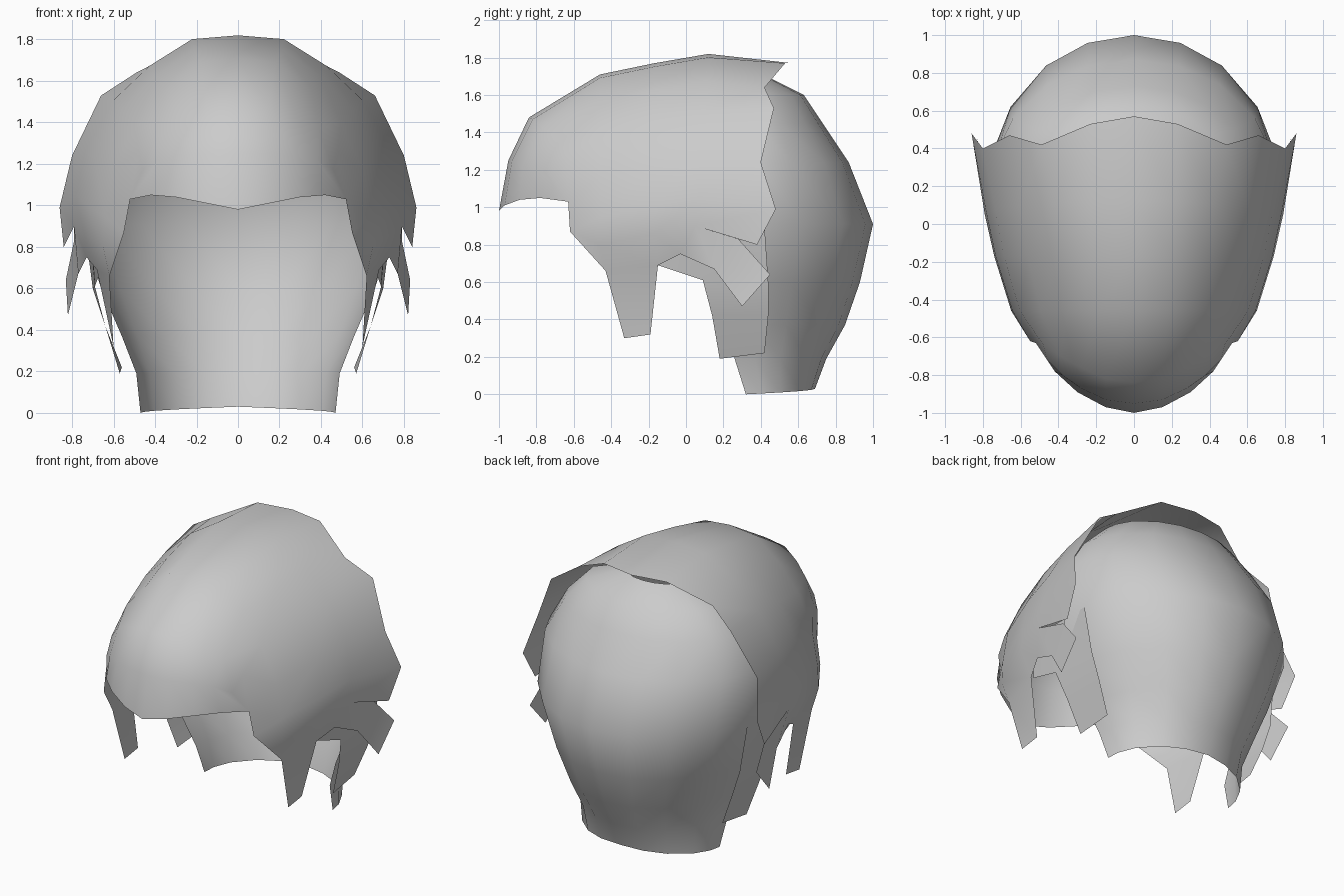
import bpy, bmesh
from math import sin, cos, radians

if "Cube" in bpy.data.objects:
    bpy.data.objects.remove(bpy.data.objects["Cube"])


def build(name, rows, extra_points=(), extra_faces=(), skip=()):
    """Loft equal-length half sections, add loose faces, mirror across x = 0."""
    bm = bmesh.new()
    n = len(rows[0]) if rows else 0
    v = [bm.verts.new(p) for row in rows for p in row]
    v += [bm.verts.new(p) for p in extra_points]
    for i in range(len(rows) - 1):
        for j in range(n - 1):
            if (i, j) not in skip:
                bm.faces.new([v[i*n + j], v[i*n + j + 1], v[(i+1)*n + j + 1], v[(i+1)*n + j]])
    for f in extra_faces:
        bm.faces.new([v[k] for k in f])
    bmesh.ops.remove_doubles(bm, verts=bm.verts, dist=0.002)
    bmesh.ops.recalc_face_normals(bm, faces=bm.faces)
    # outward means away from the head centre
    if sum(f.calc_area() * (f.normal.x * f.calc_center_median().x
           + f.normal.z * (f.calc_center_median().z - 0.9)) for f in bm.faces) < 0:
        bmesh.ops.reverse_faces(bm, faces=bm.faces)
    me = bpy.data.meshes.new(name)
    bm.to_mesh(me)
    bm.free()
    for p in me.polygons:
        p.use_smooth = True
    ob = bpy.data.objects.new(name, me)
    bpy.context.collection.objects.link(ob)
    m = ob.modifiers.new("mirror", 'MIRROR')
    m.merge_threshold = 0.002
    return ob


ARCH = [(0, 1), (.28, .98), (.54, .84), (.76, .66), (.93, .40), (.99, .16), (1, 0)]


def arch(y, tilt, width, top, base):
    return [(width*a, y + tilt*(1 - h), base + (top - base)*h) for a, h in ARCH]


# Top hair: ragged back edge, three arches, then the rounded fringe
back_edge = [(0, .57, 1.77), (.23, .53, 1.77), (.49, .42, 1.64), (.66, .47, 1.53),
             (.80, .40, 1.24), (.86, .48, .99), (.84, .38, .80)]
brow = [(0, -.84, 1.48), (.15, -.82, 1.47), (.28, -.76, 1.43), (.39, -.70, 1.37),
        (.48, -.64, 1.26), (.52, -.63, 1.03), (.55, -.62, .87)]
fringe = [(0, -.95, 1.25), (.15, -.93, 1.25), (.28, -.87, 1.24), (.38, -.80, 1.22),
          (.46, -.72, 1.17), (.52, -.63, 1.03), (.52, -.63, 1.03)]
fringe_edge = [(0, -1, .98), (.15, -.97, 1.01), (.30, -.89, 1.04), (.42, -.78, 1.05),
               (.52, -.63, 1.03), (.52, -.63, 1.03), (.52, -.63, 1.03)]
rows = [back_edge,
        arch(.12, -.07, .79, 1.82, .90),
        arch(-.17, 0, .74, 1.77, .86),
        arch(-.46, 0, .65, 1.71, .80),
        brow, fringe, fringe_edge]
# Ragged side locks hanging from the lower edge
locks = [(.62, -.43, .66), (.60, -.33, .30), (.60, -.19, .32), (.68, -.15, .69),
         (.73, -.03, .75), (.77, .15, .67), (.82, .30, .47), (.83, .45, .64), (.79, .28, .83)]
notch, mid, front, temple, L = 13, 20, 27, 34, 49
lock_faces = [(temple, L, front), (front, L, L+3, mid), (L, L+1, L+2, L+3),
              (mid, L+3, L+4, notch), (notch, L+4, L+5, L+8), (L+5, L+6, L+7, L+8)]
build("top_hair", rows, locks, lock_faces, skip={(4, 5), (5, 4), (5, 5)})
ob = bpy.data.objects["top_hair"]
bm = bmesh.new()
bm.from_mesh(ob.data)
# close the small corner at the end of the fringe
pts = [(.46, -.72, 1.17), (.42, -.78, 1.05), (.52, -.63, 1.03)]
near = [min(bm.verts, key=lambda v: sum((a - b)**2 for a, b in zip(v.co, p))) for p in pts]
if not bm.faces.get(near) and not all(len(e.link_faces) > 1 for e in near[0].link_edges):
    f = bm.faces.new(near)
    f.smooth = True
    bmesh.ops.recalc_face_normals(bm, faces=bm.faces)
bm.to_mesh(ob.data)
bm.free()

# Back hair: half-ellipse sections as (z, back y, front y, half width)
levels = [(.03, .69, .32, .47), (.19, .75, .26, .49), (.37, .85, .22, .56),
          (.60, .93, .20, .66), (.91, 1.0, .24, .755), (1.24, .87, .25, .74),
          (1.45, .73, .27, .62), (1.60, .63, .30, .47), (1.69, .45, .30, .22)]
shell = []
for k, (z, yb, yf, w) in enumerate(levels):
    shell.append([(w*sin(radians(a)), yf + (yb - yf)*cos(radians(a)),
                   z - (.03*a/90 if k == 0 else 0)) for a in (0, 19, 38, 60, 77, 90)])
build("back_hair", shell)

# Lock behind the ear, tucked under the top hair
ear_rows = [[(.71, -.10, .90), (.72, .10, .92), (.74, .42, .90)],
            [(.66, -.15, .69), (.69, .09, .61), (.70, .44, .60)],
            [(.64, .14, .42), (.64, .14, .42), (.64, .44, .42)],
            [(.57, .18, .19), (.57, .18, .19), (.56, .42, .22)]]
build("ear_lock", ear_rows, skip={(1, 0), (2, 0)})
